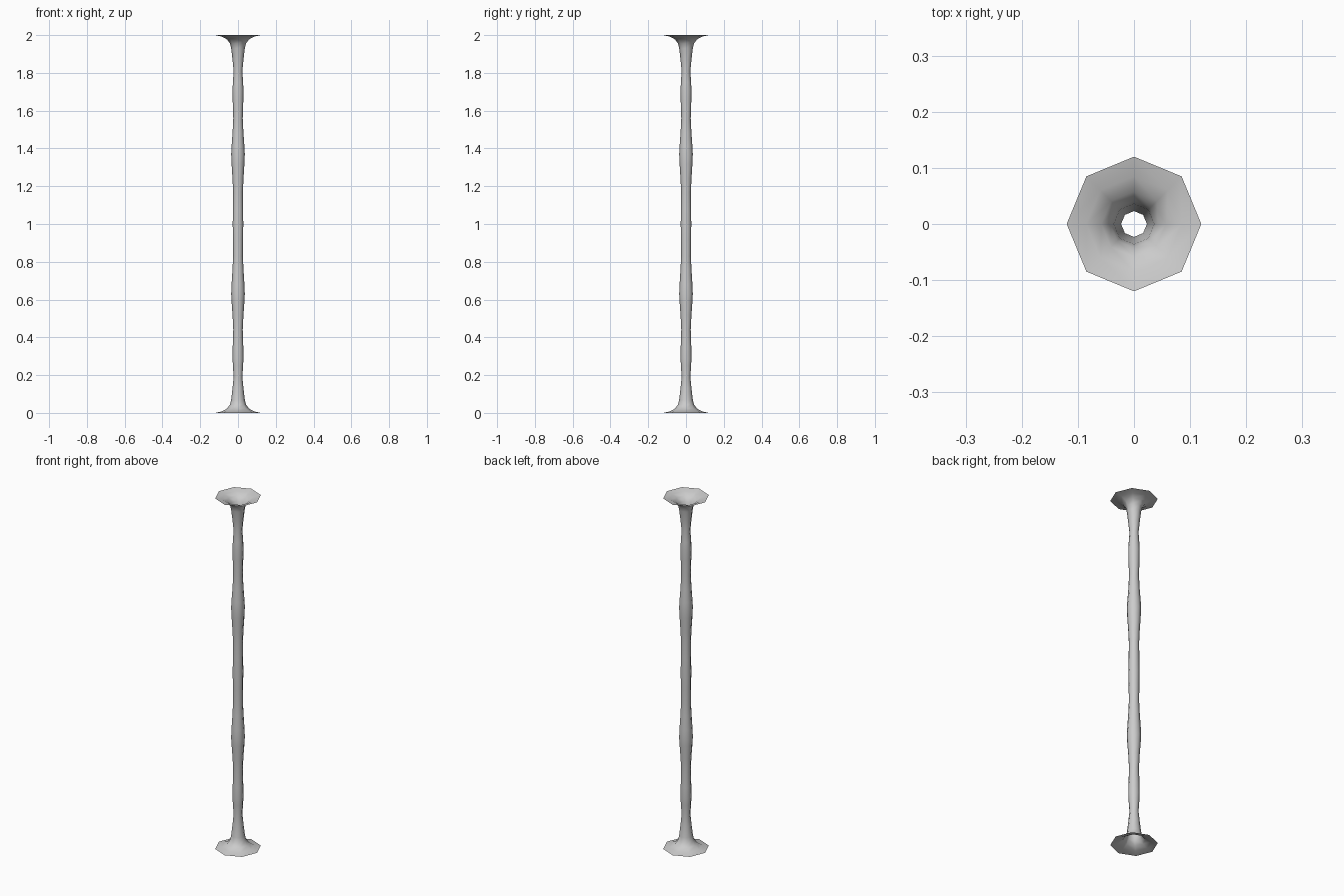
import bpy, bmesh
from math import cos, sin, pi

if "Cube" in bpy.data.objects:
    bpy.data.objects.remove(bpy.data.objects["Cube"])

SIDES = 8
# lower half of the turned profile: (radius, height)
half = [(0.12, 0.0), (0.085, 0.008), (0.058, 0.023), (0.042, 0.045), (0.036, 0.07),
        (0.029, 0.13), (0.023, 0.19), (0.027, 0.25), (0.029, 0.29), (0.028, 0.35),
        (0.025, 0.44), (0.029, 0.52), (0.034, 0.59), (0.036, 0.63), (0.034, 0.68),
        (0.029, 0.76), (0.026, 0.83), (0.027, 0.92)]
# mirror it about mid height
profile = half + [(0.028, 1.0)] + [(r, 2 - z) for r, z in reversed(half)]

# hollow, open-ended octagonal spindle with flared ends
bm = bmesh.new()
rings = [[bm.verts.new((r * cos(2 * pi * i / SIDES), r * sin(2 * pi * i / SIDES), z))
          for i in range(SIDES)] for r, z in profile]
for a, b in zip(rings, rings[1:]):
    for i in range(SIDES):
        j = (i + 1) % SIDES
        bm.faces.new((a[i], a[j], b[j], b[i])).smooth = True
mesh = bpy.data.meshes.new("spindle")
bm.to_mesh(mesh)
bm.free()
spindle = bpy.data.objects.new("spindle", mesh)
bpy.context.collection.objects.link(spindle)
